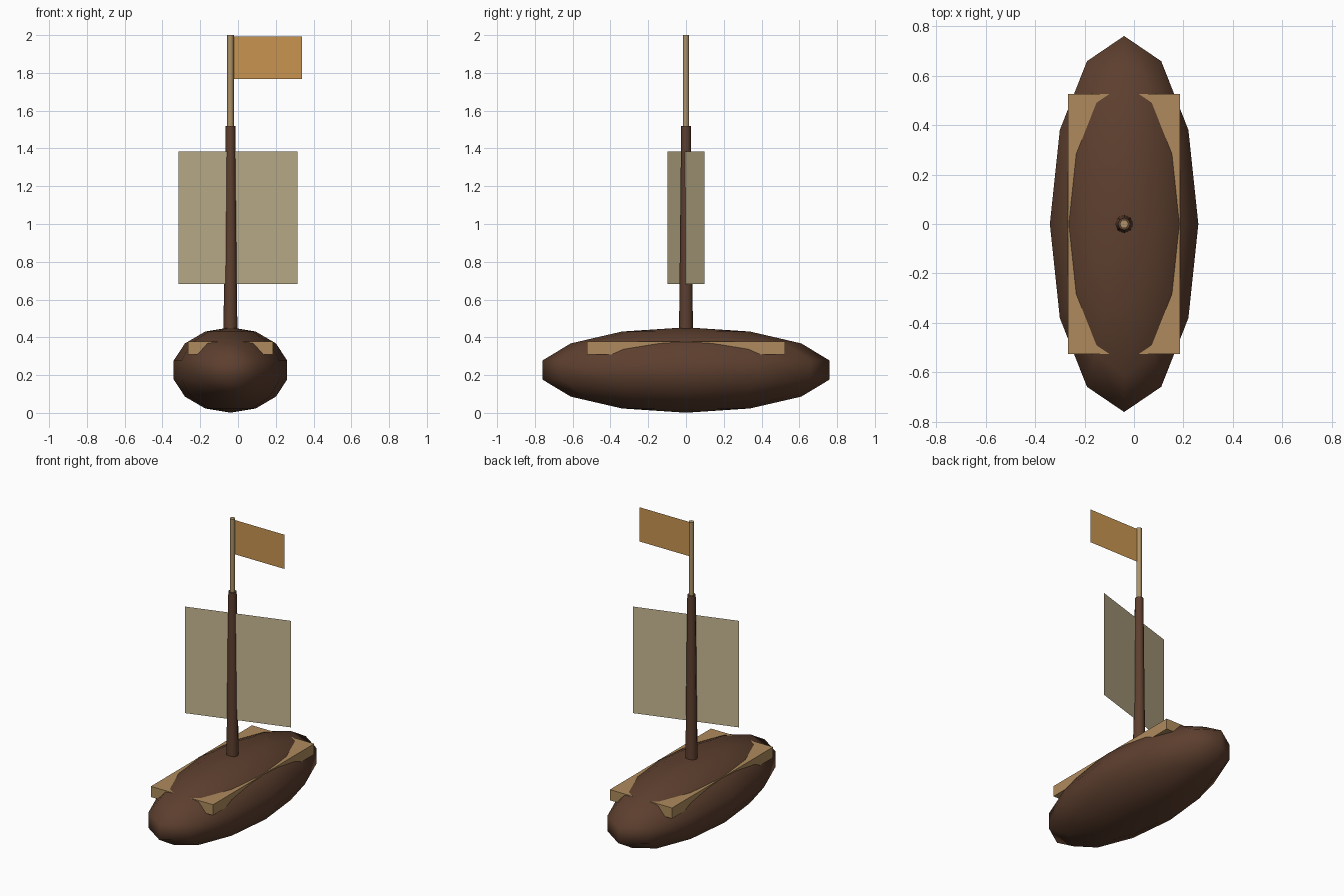
import bpy
from math import atan2, pi

if "Cube" in bpy.data.objects:
    bpy.data.objects.remove(bpy.data.objects["Cube"])

MAST_X = -0.04


def material(name, rgb):
    m = bpy.data.materials.new(name)
    m.diffuse_color = (*rgb, 1)
    m.use_nodes = True
    m.node_tree.nodes["Principled BSDF"].inputs["Base Color"].default_value = m.diffuse_color
    return m


dark_wood = material("dark_wood", (0.11, 0.05, 0.028))
light_wood = material("light_wood", (0.43, 0.26, 0.11))
pole_wood = material("pole_wood", (0.42, 0.29, 0.14))
canvas = material("canvas", (0.56, 0.47, 0.28))
orange = material("orange", (0.58, 0.30, 0.08))


def finish(name, mat, scale=(1, 1, 1), smooth=None):
    ob = bpy.context.object
    ob.name = name
    ob.scale = scale
    ob.data.materials.append(mat)
    bpy.ops.object.transform_apply(location=False, rotation=False, scale=True)
    if smooth == "all":
        bpy.ops.object.shade_smooth()
    elif smooth == "angle":
        bpy.ops.object.shade_smooth_by_angle(angle=pi / 3)
    return ob


def tapered_rod(name, mat, sides, r_low, r_high, z0, z1, spin):
    bpy.ops.mesh.primitive_cone_add(vertices=sides, radius1=r_low, radius2=r_high,
                                    depth=z1 - z0, location=(MAST_X, 0, (z0 + z1) / 2),
                                    rotation=(0, 0, spin))
    return finish(name, mat, smooth="angle")


def sheet(name, mat, width, height, location, turn=0):
    bpy.ops.mesh.primitive_plane_add(size=1, location=location, rotation=(pi / 2, 0, turn))
    return finish(name, mat, (width, height, 1))


# Hull: stretched low-poly sphere
bpy.ops.mesh.primitive_uv_sphere_add(segments=12, ring_count=7, radius=1,
                                     location=(MAST_X, 0, 0.227))
finish("hull", dark_wood, (0.308, 0.78, 0.226), smooth="all")

# Deck slab: its corners stick out of the hull
bpy.ops.mesh.primitive_cube_add(size=1, location=(MAST_X, 0, 0.343))
finish("deck", light_wood, (0.452, 1.05, 0.07))

# Mast and flag pole
tapered_rod("mast", dark_wood, 8, 0.0375, 0.0255, 0.37, 1.52, 0)
tapered_rod("flag_pole", pole_wood, 6, 0.018, 0.018, 1.47, 2.0, pi / 6)

# Sail, turned slightly, and flag
sheet("sail", canvas, 0.66, 0.70, (0, 0, 1.033), atan2(0.098, 0.315))
sheet("flag", orange, 0.375, 0.225, (0.15, 0, 1.88))
